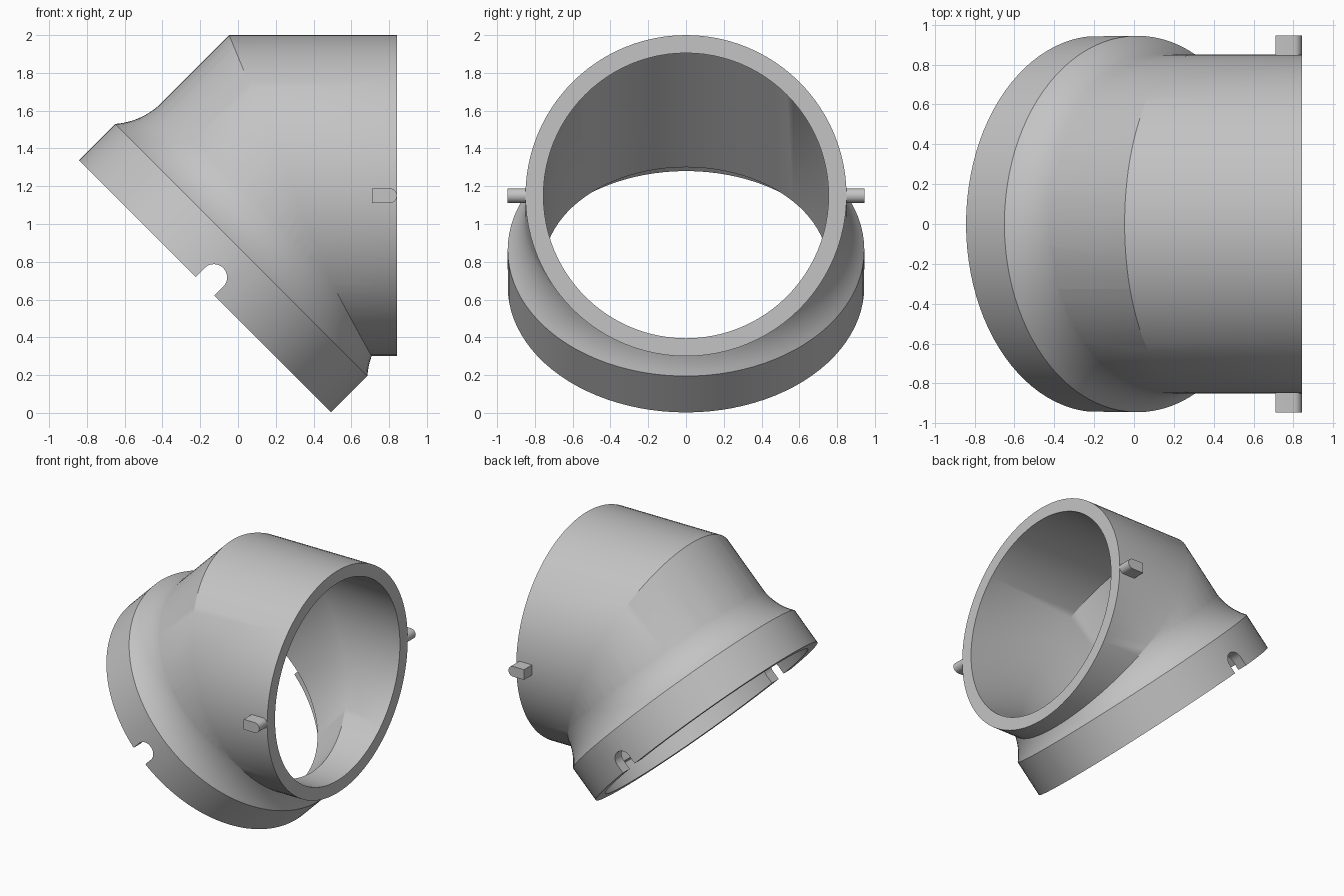
import bpy, bmesh
from math import sin, cos, pi, sqrt, tan, radians
from mathutils import Vector, Matrix

if "Cube" in bpy.data.objects:
    bpy.data.objects.remove(bpy.data.objects["Cube"])

SEG = 96
Y = Vector((0, 1, 0))
UP = Vector((0, 0, 1))
AXIS = Vector((1, 0, 1)).normalized()         # socket axis, pointing into the fitting
ACROSS = Vector((-1, 0, 1)).normalized()
SOCKET = Vector((-0.175, 0, 0.67))            # centre of the socket mouth
BEND = Vector((0.305, 0, 1.15))               # where the two pipe axes meet
MITRE = UP - Vector((tan(radians(22.5)), 0, 0))

gray = bpy.data.materials.new("light gray plastic")
gray.use_nodes = True
COLOR = (0.55, 0.55, 0.55, 1)
gray.diffuse_color = COLOR
gray.node_tree.nodes["Principled BSDF"].inputs["Base Color"].default_value = COLOR


def finish(name, bm):
    bmesh.ops.recalc_face_normals(bm, faces=bm.faces)
    mesh = bpy.data.meshes.new(name)
    bm.to_mesh(mesh)
    bm.free()
    mesh.materials.append(gray)
    obj = bpy.data.objects.new(name, mesh)
    bpy.context.collection.objects.link(obj)
    return obj


def loft(name, rings):
    """Closed solid through rings given as (centre, second axis, radius)."""
    bm = bmesh.new()
    loops = []
    for centre, axis, r in rings:
        angles = [2 * pi * i / SEG for i in range(SEG)]
        loops.append([bm.verts.new(centre + r * (Y * cos(a) + axis * sin(a))) for a in angles])
    for a, b in zip(loops, loops[1:]):
        for i in range(SEG):
            j = (i + 1) % SEG
            bm.faces.new((a[i], a[j], b[j], b[i]))
    bm.faces.new(loops[0])
    bm.faces.new(loops[-1])
    return finish(name, bm)


def socket_ring(t, r):
    return SOCKET + AXIS * t, ACROSS, r


def elbow(name, r, x_end, t_end):
    return loft(name, [(Vector((x_end, 0, BEND.z)), UP, r), (BEND, MITRE, r), socket_ring(t_end, r)])


def slot(name, tip, direction, length, r, y0, y1):
    """Prism along y with a rounded end whose arc centre is tip."""
    side = Vector((-direction.z, 0, direction.x))
    pts = [tip - direction * length - side * r]
    for i in range(17):
        a = -pi / 2 + pi * i / 16
        pts.append(tip + r * (direction * cos(a) + side * sin(a)))
    pts.append(tip - direction * length + side * r)
    bm = bmesh.new()
    face = bm.faces.new([bm.verts.new(p + Y * y0) for p in pts])
    grown = bmesh.ops.extrude_face_region(bm, geom=[face])["geom"]
    bmesh.ops.translate(bm, vec=Y * (y1 - y0),
                        verts=[v for v in grown if isinstance(v, bmesh.types.BMVert)])
    return finish(name, bm)


def combine(target, tool, operation):
    mod = target.modifiers.new(operation, "BOOLEAN")
    mod.operation, mod.object, mod.solver = operation, tool, "EXACT"
    with bpy.context.temp_override(object=target, active_object=target):
        bpy.ops.object.modifier_apply(modifier=mod.name)
    bpy.data.objects.remove(tool)


# Mitred pipe with a flared collar around the socket
body = elbow("elbow_pipe", 0.85, 0.842, 0.1)
T0, T1, R0, R1 = 0.272, 0.527, 0.944, 0.849
bend_r = ((T1 - T0) ** 2 + (R0 - R1) ** 2) / (2 * (R0 - R1))
flare = [socket_ring(0, R0)]
for i in range(13):
    t = T0 + (T1 - T0) * i / 12
    flare.append(socket_ring(t, R1 + bend_r - sqrt(bend_r ** 2 - (T1 - t) ** 2)))
combine(body, loft("collar", flare), "UNION")

# Bore, stepped socket and the two locking notches
combine(body, elbow("bore", 0.755, 0.95, -0.15), "DIFFERENCE")
combine(body, loft("counterbore", [socket_ring(-0.1, 0.863), socket_ring(0.137, 0.863)]), "DIFFERENCE")
combine(body, slot("notch", SOCKET + AXIS * 0.067, AXIS, 0.2, 0.07, -1.1, 1.1), "DIFFERENCE")

# Locking pins on both sides of the plain end
parts = [body]
for name, s in (("left_pin", 1), ("right_pin", -1)):
    tip = Vector((0.803, 0, BEND.z))
    y0, y1 = sorted((0.82 * s, 0.945 * s))
    parts.append(slot(name, tip, Vector((1, 0, 0)), 0.093, 0.039, y0, y1))

bpy.ops.object.select_all(action="DESELECT")
for obj in parts:
    obj.select_set(True)
bpy.context.view_layer.objects.active = body
bpy.ops.object.shade_smooth_by_angle(angle=radians(30))
